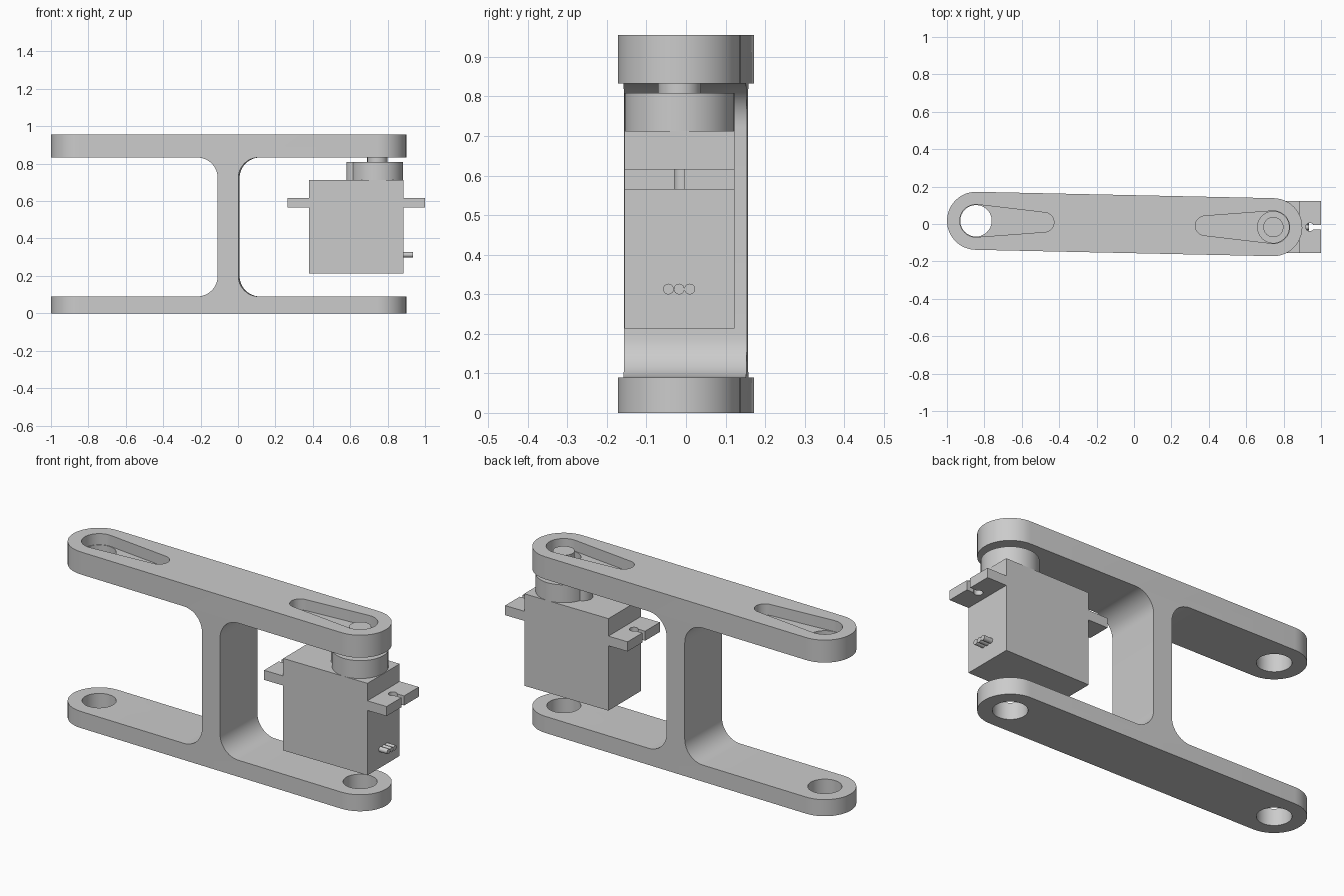
import bpy, bmesh, math
from mathutils import Vector, Matrix

cube = bpy.data.objects.get("Cube")
if cube:
    bpy.data.objects.remove(cube, do_unlink=True)

grey = bpy.data.materials.new("light_grey")
grey.use_nodes = True
color = (0.6, 0.6, 0.6, 1)
grey.diffuse_color = color
grey.node_tree.nodes["Principled BSDF"].inputs["Base Color"].default_value = color


def prism(name, outline, low, high, matrix=Matrix()):
    """Extrude a closed 2D outline between two heights."""
    bm = bmesh.new()
    face = bm.faces.new([bm.verts.new((x, y, low)) for x, y in outline])
    top = bmesh.ops.extrude_face_region(bm, geom=[face])
    verts = [v for v in top["geom"] if isinstance(v, bmesh.types.BMVert)]
    bmesh.ops.translate(bm, verts=verts, vec=(0, 0, high - low))
    bmesh.ops.recalc_face_normals(bm, faces=bm.faces)
    bm.transform(matrix)
    mesh = bpy.data.meshes.new(name)
    bm.to_mesh(mesh)
    bm.free()
    mesh.materials.append(grey)
    obj = bpy.data.objects.new(name, mesh)
    bpy.context.collection.objects.link(obj)
    return obj


def arc(center, radius, start, end, steps=24):
    return [(center[0] + radius * math.cos(start + (end - start) * i / steps),
             center[1] + radius * math.sin(start + (end - start) * i / steps))
            for i in range(steps + 1)]


def circle(center, radius):
    return arc(center, radius, 0, math.tau, 48)[:-1]


def slot(x0, r0, x1, r1):
    """Round-ended outline along x, tapering from r0 to r1."""
    phi = 0 if x1 > x0 else math.pi
    a = math.acos((r0 - r1) / abs(x1 - x0))
    return (arc((x0, 0), r0, phi + a, phi + math.tau - a)
            + arc((x1, 0), r1, phi - a, phi + a))


def rectangle(x0, x1, y0, y1):
    return [(x0, y0), (x1, y0), (x1, y1), (x0, y1)]


def activate(obj):
    bpy.ops.object.select_all(action="DESELECT")
    obj.select_set(True)
    bpy.context.view_layer.objects.active = obj


def boolean(obj, cutter, operation):
    cutter.hide_render = True
    mod = obj.modifiers.new(operation.lower(), "BOOLEAN")
    mod.operation, mod.solver, mod.object = operation, "EXACT", cutter
    activate(obj)
    bpy.ops.object.modifier_apply(modifier=mod.name)
    bpy.data.objects.remove(cutter, do_unlink=True)


def smooth(obj):
    activate(obj)
    bpy.ops.object.shade_smooth_by_angle(angle=math.radians(30))


# Bracket: filleted I profile trimmed to a round-ended outline
PIVOT, END_R, FILLET, WEB = 0.795, 0.155, 0.11, 0.055
FLOOR, CEILING, HEIGHT = 0.09, 0.833, 0.955
half = [(1.1, 0), (1.1, FLOOR)]
half += arc((WEB + FILLET, FLOOR + FILLET), FILLET, -math.pi / 2, -math.pi, 12)
half += arc((WEB + FILLET, CEILING - FILLET), FILLET, math.pi, math.pi / 2, 12)
half += [(1.1, CEILING), (1.1, HEIGHT)]
profile = half + [(-x, z) for x, z in reversed(half)]
bracket = prism("bracket", profile, -0.3, 0.3, Matrix.Rotation(math.pi / 2, 4, "X"))
boolean(bracket, prism("trim", slot(-PIVOT, END_R, PIVOT, END_R), -0.2, 1.2), "INTERSECT")

# Pivot holes and tapered horn pockets at both ends
for side in (-1, 1):
    hole = prism("hole", circle((side * PIVOT, 0), 0.084), -0.2, 1.2)
    boolean(bracket, hole, "DIFFERENCE")
    pocket = prism("pocket", slot(side * PIVOT, 0.087, side * 0.43, 0.052), 0.895, 1.2)
    boolean(bracket, pocket, "DIFFERENCE")
bracket.data.transform(Matrix.Translation((-0.05, 0, 0)) @ Matrix.Rotation(-0.0214, 4, "Z"))
smooth(bracket)

# Servo body
MID_X, MID_Y, HALF_Y = 0.6325, -0.0165, 0.1385
center = Matrix.Translation((MID_X, MID_Y, 0))
prism("servo_body", rectangle(-0.2525, 0.2525, -HALF_Y, HALF_Y), 0.213, 0.712, center)

# Mounting flange with a keyhole notch at each end
HALF_X, NOTCH, SCREW_R = 0.3675, 0.012, 0.022
a = math.asin(NOTCH / SCREW_R)
end = [(HALF_X, -HALF_Y), (HALF_X, -NOTCH)]
end += arc((HALF_X - 0.06, 0), SCREW_R, -a, a - math.tau)
end += [(HALF_X, NOTCH), (HALF_X, HALF_Y)]
smooth(prism("mounting_flange", end + [(-x, -y) for x, y in end], 0.565, 0.617, center))

# Gear housing and output shaft
AXIS = (0.745, MID_Y)
smooth(prism("gear_housing", circle(AXIS, HALF_Y), 0.70, 0.809))
smooth(prism("small_gear_housing", circle((0.63, MID_Y), 0.05), 0.70, 0.809))
smooth(prism("output_shaft", circle(AXIS, 0.054), 0.80, 0.93))

# Three cable wires
for i in (-1, 0, 1):
    place = Matrix.Translation((0.88, MID_Y - 0.001 + i * 0.027, 0.313)) @ Matrix.Rotation(math.pi / 2, 4, "Y")
    smooth(prism("cable_wire", circle((0, 0), 0.0135), 0, 0.055, place))
